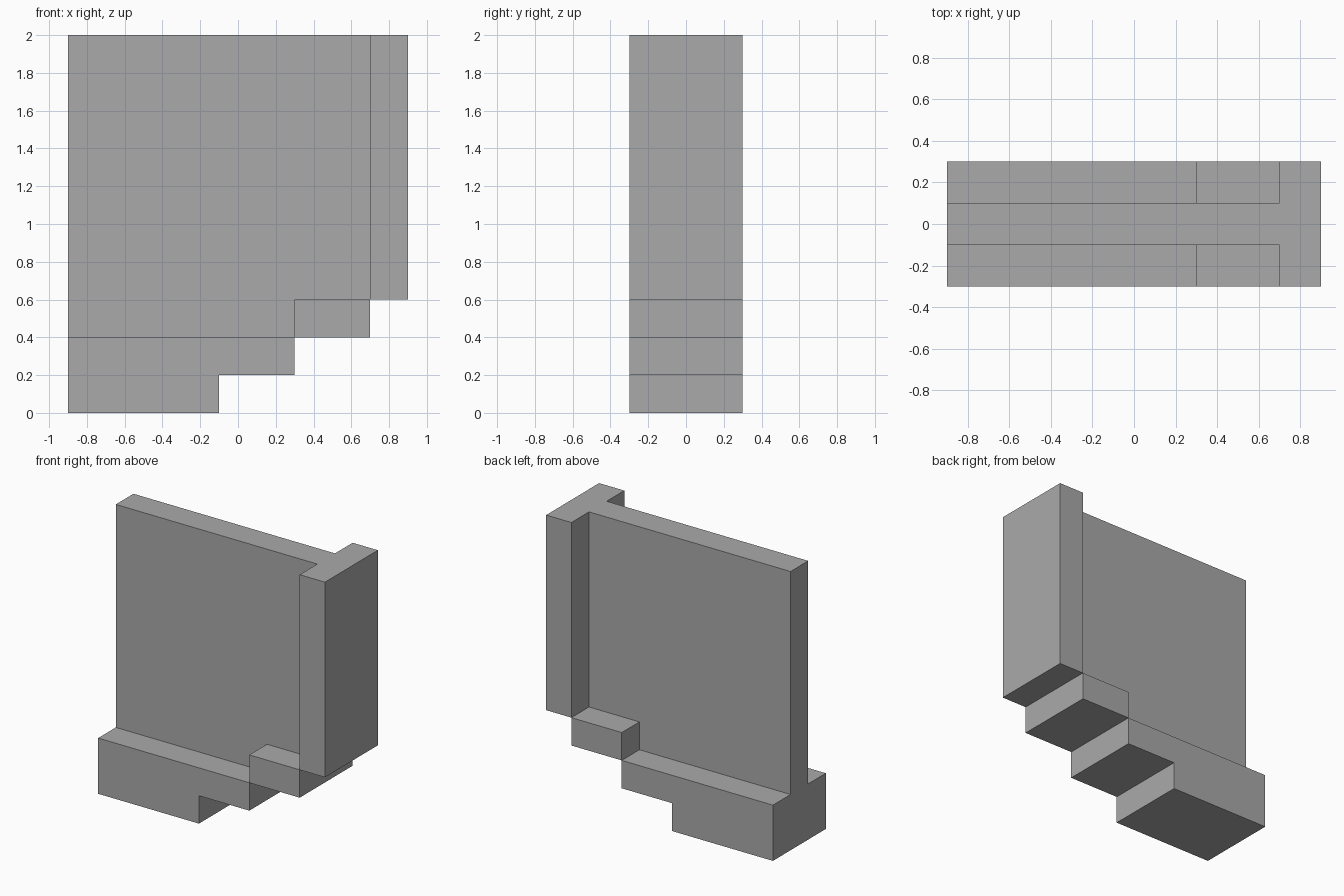
import bpy
import bmesh

# Remove the default object
cube = bpy.data.objects.get("Cube")
if cube:
    bpy.data.objects.remove(cube, do_unlink=True)

# Single plain grey
grey = bpy.data.materials.new("plain grey")
grey.use_nodes = True
colour = (0.4, 0.4, 0.4, 1.0)
grey.diffuse_color = colour
grey.node_tree.nodes["Principled BSDF"].inputs["Base Color"].default_value = colour


def slab(name, profile, half_depth):
    """Extrude an x-z outline symmetrically through y."""
    bm = bmesh.new()
    face = bm.faces.new([bm.verts.new((x, -half_depth, z)) for x, z in profile])
    grown = bmesh.ops.extrude_face_region(bm, geom=[face])["geom"]
    verts = [v for v in grown if isinstance(v, bmesh.types.BMVert)]
    bmesh.ops.translate(bm, verts=verts, vec=(0, 2 * half_depth, 0))
    bmesh.ops.recalc_face_normals(bm, faces=bm.faces)
    mesh = bpy.data.meshes.new(name)
    bm.to_mesh(mesh)
    bm.free()
    mesh.materials.append(grey)
    obj = bpy.data.objects.new(name, mesh)
    bpy.context.collection.objects.link(obj)
    return obj


# Foot whose underside climbs in steps towards the post
slab("stepped_base", [(-0.9, 0), (-0.1, 0), (-0.1, 0.2), (0.3, 0.2), (0.3, 0.4),
                      (0.7, 0.4), (0.7, 0.6), (0.3, 0.6), (0.3, 0.4001), (-0.9, 0.4)], 0.3)

# Thin wall resting on the base and its raised step
slab("wall_panel", [(-0.9, 0.4), (0.3, 0.4), (0.3, 0.6), (0.7, 0.6),
                    (0.7, 2), (-0.9, 2)], 0.1)

# Full-depth post closing the end of the wall
slab("end_post", [(0.7, 0.6), (0.9, 0.6), (0.9, 2), (0.7, 2)], 0.3)
